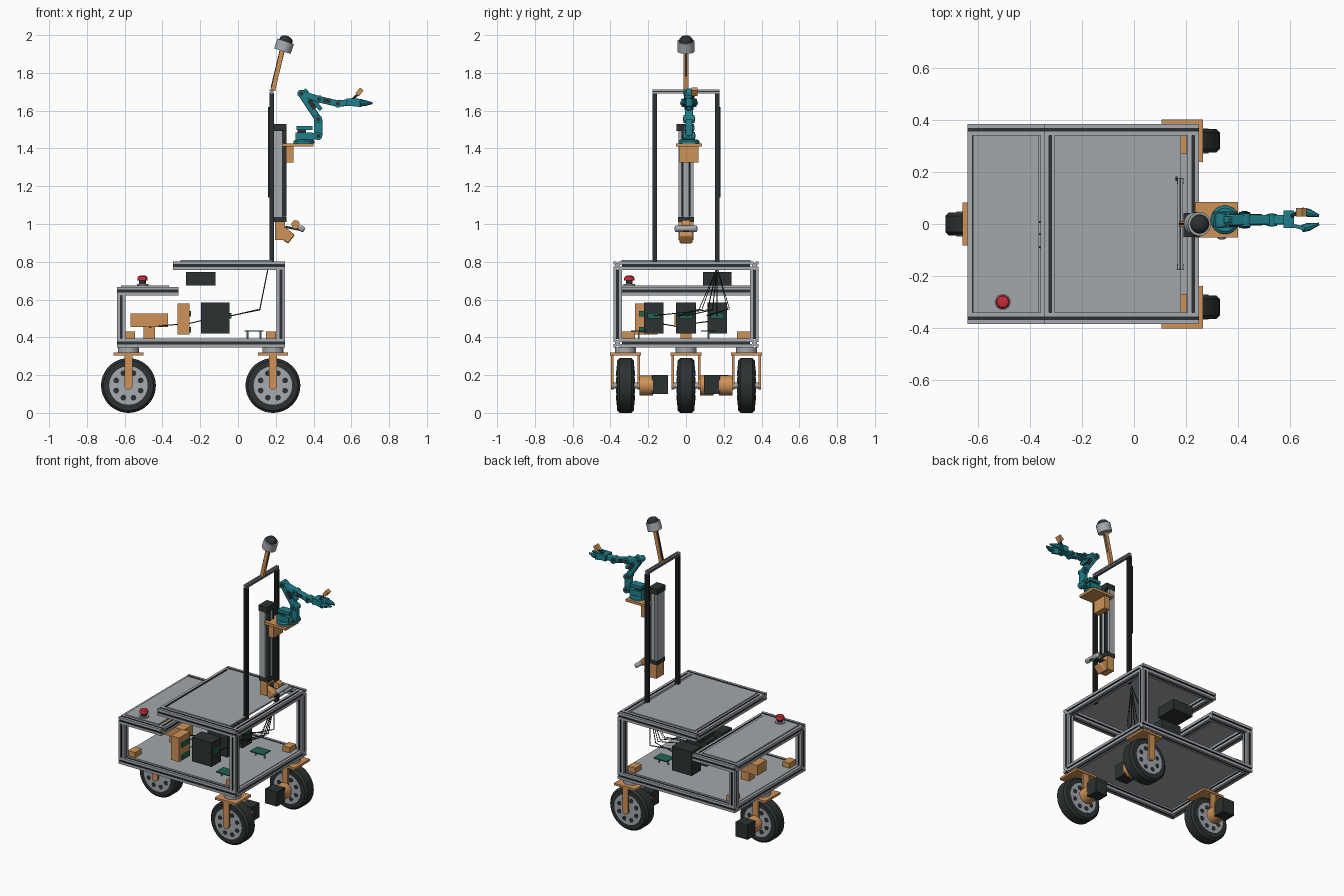
import bpy, bmesh, math
from mathutils import Vector

cube = bpy.data.objects.get("Cube")
if cube:
    bpy.data.objects.remove(cube, do_unlink=True)


def material(name, *rgb):
    m = bpy.data.materials.new(name)
    m.use_nodes = True
    m.diffuse_color = (*rgb, 1)
    m.node_tree.nodes["Principled BSDF"].inputs["Base Color"].default_value = (*rgb, 1)
    return m


ALU = material("aluminium", .38, .40, .43)
PANEL = material("panel grey", .36, .39, .41)
ORANGE = material("orange plastic", .62, .29, .095)
BLACK = material("black", .025, .031, .031)
TEAL = material("teal plastic", .014, .21, .25)
RED = material("red", .55, .025, .04)
GREEN = material("circuit green", .015, .13, .085)
made = []


def finish(name, bm, mats):
    bmesh.ops.recalc_face_normals(bm, faces=bm.faces)
    me = bpy.data.meshes.new(name)
    bm.to_mesh(me)
    bm.free()
    ob = bpy.data.objects.new(name, me)
    bpy.context.collection.objects.link(ob)
    for m in mats:
        me.materials.append(m)
    made.append(ob)
    return ob


def box(name, lo, hi, mat):
    bm = bmesh.new()
    lo, hi = Vector(lo), Vector(hi)
    bmesh.ops.create_cube(bm, size=1)
    for v in bm.verts:
        v.co = Vector([(a + b) / 2 + c * (b - a) for a, b, c in zip(lo, hi, v.co)])
    return finish(name, bm, [mat])


def aim(ob, p0, p1):
    ob.rotation_mode = 'QUATERNION'
    ob.rotation_quaternion = (Vector(p1) - Vector(p0)).to_track_quat('Z', 'Y')
    ob.location = p0


def rod(name, p0, p1, wy, wt, mat, bevel=0):
    """Box bar between two points, wy wide across y and wt thick."""
    length = (Vector(p1) - Vector(p0)).length
    ob = box(name, (-wy / 2, -wt / 2, 0), (wy / 2, wt / 2, length), mat)
    aim(ob, p0, p1)
    if bevel:
        b = ob.modifiers.new("bevel", 'BEVEL')
        b.width, b.segments = bevel, 2
    return ob


def skin(bm, rings):
    loops = [[bm.verts.new(p) for p in r] for r in rings]
    n = len(loops[0])
    sides = [bm.faces.new((a[i], a[(i + 1) % n], b[(i + 1) % n], b[i]))
             for a, b in zip(loops, loops[1:]) for i in range(n)]
    bm.faces.new(loops[0])
    bm.faces.new(loops[-1])
    return sides


def lathe(name, p0, p1, profile, mat, n=32):
    """Turned part along p0-p1, profile is (radius, fraction of length)."""
    length = (Vector(p1) - Vector(p0)).length
    bm = bmesh.new()
    skin(bm, [[(r * math.cos(i * math.tau / n), r * math.sin(i * math.tau / n), t * length)
               for i in range(n)] for r, t in profile])
    ob = finish(name, bm, [mat])
    aim(ob, p0, p1)
    return ob


def cyl(name, p0, p1, r, mat, n=24):
    return lathe(name, p0, p1, [(r, 0), (r, 1)], mat, n)


def extrusion(name, p0, p1, size=.045, mat=ALU):
    """Slotted square profile with dark slot floors."""
    h, s, d = size / 2, size * .1, size * .28
    quarter = [(h, -h), (h, -s), (d, -s), (d, s), (h, s)]
    ring = []
    for _ in range(4):
        ring += quarter
        quarter = [(-y, x) for x, y in quarter]
    length = (Vector(p1) - Vector(p0)).length
    bm = bmesh.new()
    sides = skin(bm, [[(x, y, z) for x, y in ring] for z in (0, length)])
    for i, f in enumerate(sides):
        f.material_index = int(i % 5 in (1, 2, 3))
    ob = finish(name, bm, [mat, BLACK])
    aim(ob, p0, p1)


def cable(name, pts, r=.003):
    cu = bpy.data.curves.new(name, 'CURVE')
    cu.dimensions = '3D'
    cu.bevel_depth, cu.bevel_resolution = r, 1
    sp = cu.splines.new('POLY')
    sp.points.add(len(pts) - 1)
    for p, co in zip(sp.points, pts):
        p.co = (*co, 1)
    cu.materials.append(BLACK)
    bpy.context.collection.objects.link(bpy.data.objects.new(name, cu))


# Drive wheels: position and side the motor sits on
def wheel(label, x, y, side):
    z = .145
    lathe(label + "_tyre", (x, y - .045, z), (x, y + .045, z),
          [(.1, 0), (.132, 0), (.145, .15), (.145, .85), (.132, 1), (.1, 1)], BLACK, 48)
    cyl(label + "_hub", (x, y - .048, z), (x, y + .048, z), .102, ALU, 40)
    for i in range(8):
        a = (i + .5) * math.tau / 8
        hx, hz = x + .07 * math.cos(a), z + .07 * math.sin(a)
        cyl(label + "_hub_hole", (hx, y - .05, hz), (hx, y + .05, hz), .015, BLACK, 12)
    cyl(label + "_axle", (x, y - .07, z), (x, y + .07, z), .015, ALU, 16)
    for s in (-1, 1):
        c = y + s * .07
        box(label + "_fork", (x - .022, c - .006, z), (x + .022, c + .006, .31), ORANGE)
        cyl(label + "_fork_end", (x, c - .006, z), (x, c + .006, z), .022, ORANGE)
    box(label + "_fork_plate", (x - .08, y - .082, .305), (x + .08, y + .082, .32), ORANGE)
    cyl(label + "_swivel", (x, y, .32), (x, y, .347), .055, ALU)
    cyl(label + "_gearbox", (x, y + side * .075, z), (x, y + side * .145, z), .052, ORANGE)
    ya, yb = sorted((y + side * .14, y + side * .225))
    box(label + "_motor", (x - .045, ya, .1), (x + .045, yb, .2), BLACK)


wheel("rear_wheel", -.58, 0, 1)
wheel("right_wheel", .185, -.32, 1)
wheel("left_wheel", .185, .32, -1)


# Chassis frame: each deck is a rectangle of slotted profiles
def deck(label, x0, x1, z):
    for s in (-1, 1):
        extrusion(label + "_rail", (x0, s * .3625, z), (x1, s * .3625, z))
    for x in (x0 + .0225, x1 - .0225):
        extrusion(label + "_crossbeam", (x, -.34, z), (x, .34, z))


deck("floor", -.64, .25, .37)
deck("rear_deck", -.64, -.315, .645)
deck("upper_deck", -.345, .25, .78)
for s in (-1, 1):
    extrusion("front_post", (.2275, s * .3625, .39), (.2275, s * .3625, .76))
    extrusion("rear_post", (-.6175, s * .3625, .39), (-.6175, s * .3625, .625))
    for x in (-.572, .175):
        box("corner_bracket", (x - .027, s * .305 - .035, .39), (x + .027, s * .305 + .035, .43), ORANGE)
box("floor_panel", (-.62, -.345, .385), (.23, .345, .395), PANEL)
box("rear_deck_panel", (-.62, -.342, .666), (-.365, .342, .675), PANEL)
box("upper_deck_panel", (-.305, -.342, .8), (.18, .342, .81), PANEL)

# Emergency stop button
cyl("stop_base", (-.505, -.3, .667), (-.505, -.3, .70), .018, BLACK)
cyl("stop_collar", (-.505, -.3, .675), (-.505, -.3, .682), .031, ALU)
lathe("stop_button", (-.505, -.3, .70), (-.505, -.3, .727),
      [(.027, 0), (.027, .5), (.022, .85), (.012, 1)], RED)

# Electronics on the floor and under the upper deck
box("battery", (-.57, -.06, .455), (-.37, .04, .525), ORANGE)
box("battery_stand", (-.5, -.03, .395), (-.44, .03, .455), ORANGE)
box("power_board_case", (-.32, -.27, .415), (-.258, -.15, .58), ORANGE)
for z in (.44, .525):
    box("power_connector", (-.258, -.25, z - .015), (-.248, -.17, z + .015), GREEN)
for y in (-.17, 0, .165):
    box("motor_driver", (-.195, y - .052, .42), (-.045, y + .052, .585), BLACK)
    box("driver_connector", (-.045, y - .035, .5), (-.035, y + .035, .53), GREEN)
    cable("driver_cable", [(-.035, y, .515), (.115, .14 + y * .15, .545), (.16, .165, .77)])
    cable("supply_cable", [(-.47, -.03, .455), (-.25, y * .6 - .05, .475), (-.19, y, .49)])
for y in (.04, .055, .19, .20):
    cable("signal_cable", [(-.035, y - .08, .515), (.115, y + .03, .55), (.16, .165, .77)], .002)
box("computer", (-.275, .09, .675), (-.12, .24, .745), BLACK)
for y in (.12, -.25):
    box("circuit_board", (.035, y - .04, .43), (.135, y + .04, .437), GREEN)
    for x in (.05, .12):
        cyl("board_spacer", (x, y, .395), (x, y, .43), .005, ALU, 8)

# Mast frame
for s in (-1, 1):
    extrusion("mast_post", (.178, s * .165, .78), (.178, s * .165, 1.69), .024, BLACK)
extrusion("mast_top_bar", (.178, -.177, 1.701), (.178, .177, 1.701), .022)
box("mast_cable_cover", (.16, .165, 1.14), (.168, .183, 1.62), BLACK)

# Sensor head on a leaning neck
rod("neck", (.185, 0, 1.705), (.235, 0, 1.925), .024, .024, ORANGE)
rod("neck_slot", (.186, 0, 1.72), (.233, 0, 1.915), .008, .027, BLACK)
head, lean = Vector((.235, 0, 1.915)), Vector((.31, 0, .95))
cyl("head_body", head, head + lean * .055, .046, ALU, 40)
r = .036
lathe("head_dome", head + lean * .05, head + lean * .085,
      [(r, 0), (r, .3), (r * .93, .55), (r * .72, .8), (r * .4, .95), (r * .1, 1)], BLACK)

# Linear lift
for y in (-.028, .028):
    extrusion("lift_column", (.2225, y, 1.03), (.2225, y, 1.5), .026)
box("lift_body", (.192, -.04, 1.03), (.235, .04, 1.5), ALU)
box("lift_screw_cover", (.235, -.012, 1.03), (.252, .012, 1.5), ALU)
for y in (-.02, .02):
    box("lift_rail", (.235, y - .005, 1.04), (.258, y + .005, 1.5), BLACK)
box("lift_lower_cap", (.19, -.042, 1.01), (.256, .042, 1.038), BLACK)
box("lift_upper_cap", (.19, -.05, 1.492), (.256, .042, 1.53), BLACK)
box("lift_motor_mount", (.197, -.04, .915), (.25, .04, 1.01), ORANGE)
rod("lift_motor_bracket", (.225, 0, .965), (.283, 0, .918), .07, .06, ORANGE, .008)

# Downward-looking depth camera
cyl("camera_pivot", (.305, -.02, .998), (.305, .02, .998), .022, ORANGE)
rod("camera_arm", (.25, 0, .985), (.35, 0, .965), .03, .012, BLACK)
rod("depth_camera", (.325, 0, .985), (.35, 0, .965), .12, .03, ALU, .01)

# Arm platform
box("arm_platform", (.235, -.052, 1.41), (.4, .085, 1.427), ORANGE)
box("arm_bracket", (.255, -.035, 1.325), (.295, .065, 1.41), ORANGE)

# Robot arm: base, servo joints and links
Y = .016
lathe("arm_base", (.35, Y, 1.427), (.35, Y, 1.447), [(.055, 0), (.055, .6), (.045, 1)], TEAL)
box("arm_base_housing", (.305, Y - .032, 1.445), (.395, Y + .032, 1.485), TEAL)
box("arm_base_servo", (.315, Y - .02, 1.485), (.36, Y + .02, 1.5), BLACK)
box("arm_turret", (.31, Y - .028, 1.497), (.395, Y + .028, 1.518), TEAL)


def point(x, z, y=Y):
    return Vector((x, y, z))


path = [point(.37, 1.465), point(.425, 1.465), point(.425, 1.555), point(.335, 1.69),
        point(.43, 1.66), point(.53, 1.637), point(.6, 1.645)]
sizes = [(.05, .035), (.045, .036), (.042, .036), (.042, .034), (.038, .034), (.036, .034)]
for a, b, (w, t) in zip(path, path[1:], sizes):
    rod("arm_link", a, b, w, t, TEAL, .006)
for i, p in enumerate(path[1:-1]):
    half = Vector((0, .031 - i * .002, 0))
    cyl("arm_joint", p - half, p + half, .021, TEAL, 20)
    cyl("arm_joint_cap", p - half * 1.08, p + half * 1.08, .011, BLACK, 16)
rod("upper_arm_servo", point(.405, 1.61), point(.375, 1.655), .05, .022, BLACK)
rod("forearm_brace", point(.35, 1.712), point(.44, 1.605), .026, .022, TEAL, .005)
rod("forearm_servo", point(.45, 1.657), point(.49, 1.648), .044, .02, BLACK)

# Gripper with two tapering fingers
box("gripper_palm", (.575, Y - .032, 1.625), (.615, Y + .036, 1.665), TEAL)
for s in (-1, 1):
    knuckle = point(.655, 1.64, Y + s * .034)
    rod("finger_base", point(.605, 1.645, Y + s * .02), knuckle, .014, .042, TEAL)
    lathe("finger_tip", knuckle - Vector((.01, 0, 0)), point(.712, 1.64, Y + s * .016),
          [(.014, 0), (.016, .4), (.005, 1)], TEAL, 8)

# Wrist camera
rod("wrist_camera_stalk", point(.605, 1.66, .03), point(.64, 1.69, .045), .012, .01, BLACK)
rod("wrist_camera", point(.632, 1.685, .045), point(.655, 1.715, .045), .034, .024, ORANGE)

# Smooth the round parts, keep edges sharp
bpy.ops.object.select_all(action='DESELECT')
for ob in made:
    ob.select_set(True)
bpy.context.view_layer.objects.active = made[0]
bpy.ops.object.shade_smooth_by_angle(angle=math.radians(30))
